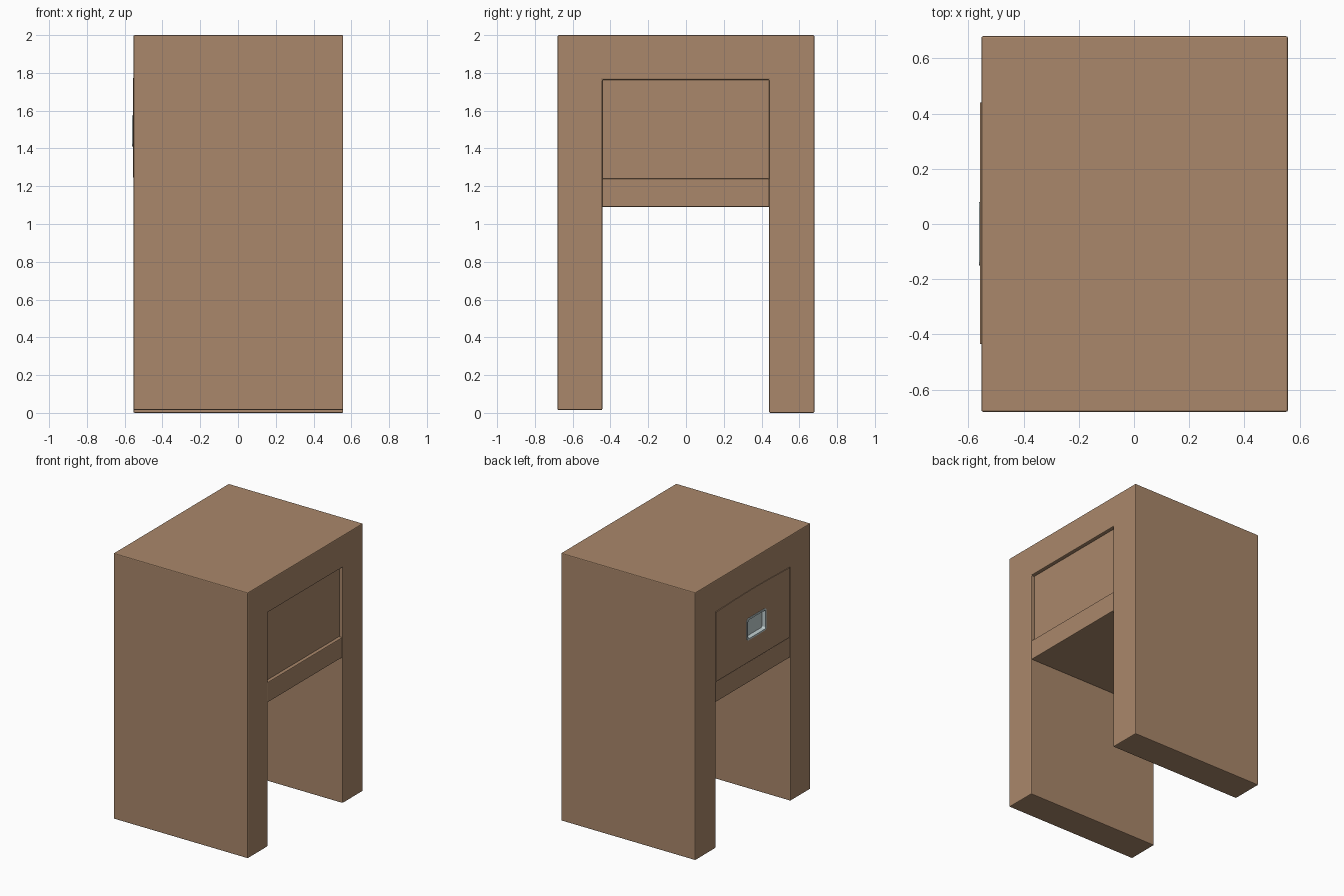
import bpy, bmesh, math

if "Cube" in bpy.data.objects:
    bpy.data.objects.remove(bpy.data.objects["Cube"])


def material(name, rgb):
    m = bpy.data.materials.new(name)
    m.diffuse_color = (*rgb, 1)
    m.use_nodes = True
    m.node_tree.nodes["Principled BSDF"].inputs["Base Color"].default_value = m.diffuse_color
    return m


WOOD = material("brown wood", (0.40, 0.245, 0.145))
METAL = material("pale grey metal", (0.52, 0.61, 0.62))


def finish(bm, name, mat, bevel=0.0):
    bmesh.ops.recalc_face_normals(bm, faces=bm.faces)
    me = bpy.data.meshes.new(name)
    bm.to_mesh(me)
    bm.free()
    me.materials.append(mat)
    ob = bpy.data.objects.new(name, me)
    bpy.context.collection.objects.link(ob)
    if bevel:
        mod = ob.modifiers.new("soft edges", 'BEVEL')
        mod.width, mod.segments = bevel, 2
    return ob


def extrude_x(name, profile, x0, x1, mat=WOOD, bevel=0.0):
    """Extrude a (y, z) outline from x0 to x1."""
    bm = bmesh.new()
    face = bm.faces.new([bm.verts.new((x0, y, z)) for y, z in profile])
    out = bmesh.ops.extrude_face_region(bm, geom=[face])["geom"]
    for v in out:
        if isinstance(v, bmesh.types.BMVert):
            v.co.x = x1
    return finish(bm, name, mat, bevel)


def rect(y0, y1, z0, z1):
    return [(y0, z0), (y1, z0), (y1, z1), (y0, z1)]


X0, X1 = -0.553, 0.557

# Carcass: thick top and two slab legs
extrude_x("carcass", [(-0.68, 0.015), (-0.443, 0.015), (-0.443, 1.763), (0.44, 1.763),
                      (0.44, 0), (0.68, 0), (0.68, 2), (-0.68, 2)], X0, X1, bevel=0.006)

# Rail under the drawer
extrude_x("lower_rail", rect(-0.443, 0.44, 1.09, 1.24), X0, X1 - 0.001, bevel=0.005)

# Drawer body, set back at the +x end
extrude_x("drawer_body", rect(-0.443, 0.44, 1.235, 1.765), -0.52, 0.53)

# Drawer front with a slightly arched top edge
arch = [(0.44 - 0.875 * i / 12, 1.764 + 0.010 * math.sin(math.pi * i / 12)) for i in range(13)]
front = extrude_x("drawer_front", [(-0.435, 1.245), (0.44, 1.245)] + arch, -0.557, -0.515)

# Hole for the recessed pull
cutter = extrude_x("pull_hole_cutter", rect(-0.14, 0.07, 1.42, 1.565), -0.6, -0.5)
cutter.hide_render = True
cutter.hide_viewport = True
mod = front.modifiers.new("pull hole", 'BOOLEAN')
mod.object, mod.solver = cutter, 'EXACT'


def rounded(inset, x, r):
    hy, hz = 0.115 - inset, 0.082 - inset
    pts = []
    for k, (sy, sz) in enumerate([(1, 1), (-1, 1), (-1, -1), (1, -1)]):
        for i in range(5):
            a = math.pi / 2 * (k + i / 4)
            pts.append((x, -0.035 + sy * (hy - r) + r * math.cos(a),
                        1.492 + sz * (hz - r) + r * math.sin(a)))
    return pts


# Recessed metal pull: rim and sunken dish
bm = bmesh.new()
rings = [[bm.verts.new(p) for p in rounded(*a)] for a in
         [(0, -0.55, 0.02), (0, -0.561, 0.02), (0.012, -0.562, 0.014), (0.018, -0.535, 0.012)]]
for a, b in zip(rings, rings[1:]):
    for i in range(len(a)):
        j = (i + 1) % len(a)
        bm.faces.new((a[i], a[j], b[j], b[i]))
bm.faces.new(rings[-1])
finish(bm, "drawer_pull", METAL)
